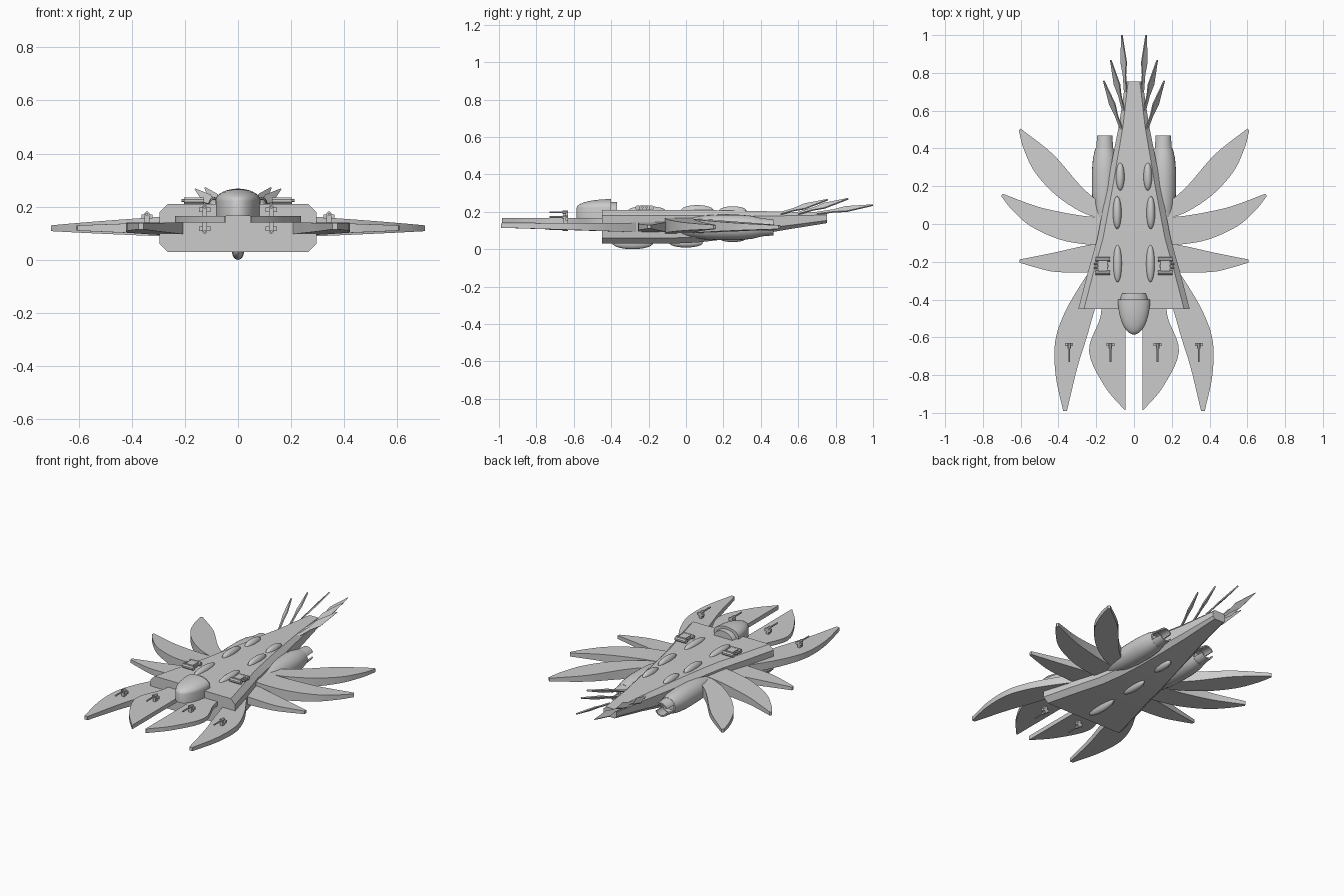
import bpy, bmesh
from math import sin, cos, pi, radians
from mathutils import Vector, Matrix

if "Cube" in bpy.data.objects:
    bpy.data.objects.remove(bpy.data.objects["Cube"])


def finish(name, bm, smooth=None):
    bmesh.ops.remove_doubles(bm, verts=bm.verts, dist=1e-5)
    bmesh.ops.recalc_face_normals(bm, faces=bm.faces)
    me = bpy.data.meshes.new(name)
    bm.to_mesh(me)
    bm.free()
    ob = bpy.data.objects.new(name, me)
    bpy.context.collection.objects.link(ob)
    if smooth:
        bpy.ops.object.select_all(action='DESELECT')
        ob.select_set(True)
        bpy.context.view_layer.objects.active = ob
        bpy.ops.object.shade_smooth_by_angle(angle=radians(smooth))
    return ob


def add_loft(bm, rings):
    """Skin a list of closed rings and cap both ends."""
    vs = [[bm.verts.new(p) for p in r] for r in rings]
    n = len(vs[0])
    for a, b in zip(vs, vs[1:]):
        for i in range(n):
            j = (i + 1) % n
            bm.faces.new((a[i], a[j], b[j], b[i]))
    bm.faces.new(vs[0])
    bm.faces.new(vs[-1][::-1])


def loft(name, rings, smooth=None):
    bm = bmesh.new()
    add_loft(bm, rings)
    return finish(name, bm, smooth)


def spline(pts, n=5):
    """Catmull-Rom curve through 2D points."""
    p = [Vector(q) for q in pts]
    p = [2 * p[0] - p[1]] + p + [2 * p[-1] - p[-2]]
    out = []
    for a, b, c, d in zip(p, p[1:], p[2:], p[3:]):
        for k in range(n):
            t = k / n
            out.append(0.5 * (2 * b + (c - a) * t + (2 * a - 5 * b + 4 * c - d) * t * t
                              + (3 * b - a - 3 * c + d) * t ** 3))
    return out + [p[-2]]


def petal(name, s, edge_a, edge_b, root_z, tip_z):
    """Blade between two curved edges, each running root to tip, thinning outward."""
    a, b = spline(edge_a), spline(edge_b)
    outline = a + b[::-1]
    root, tip = (a[0] + b[0]) / 2, (a[-1] + b[-1]) / 2
    d = tip - root
    rings = []
    for k in (0, 1):
        ring = []
        for p in outline:
            t = (p - root).dot(d) / d.length_squared
            ring.append((s * p.x, p.y, root_z[k] + (tip_z[k] - root_z[k]) * t))
        rings.append(ring)
    return loft(name, rings, 30)


def box(bm, c, size):
    bmesh.ops.create_cube(bm, size=1, matrix=Matrix.Translation(c) @ Matrix.Diagonal((*size, 1)))


def rod(bm, c, r, length, axis, seg=8):
    rot = Matrix.Rotation(pi / 2, 4, 'Y' if axis == 'X' else 'X') if axis != 'Z' else Matrix()
    bmesh.ops.create_cone(bm, cap_ends=True, segments=seg, radius1=r, radius2=r, depth=length,
                          matrix=Matrix.Translation(c) @ rot @ Matrix.Rotation(pi / seg, 4, 'Z'))


# Hull: chamfered sections (y, half width, bottom, top, chamfer)
hull = []
for y, w, z0, z1, c in [(-.45, .295, .03, .21, .03), (-.25, .243, .03, .21, .03),
                        (-.08, .195, .03, .21, .03), (.06, .168, .036, .21, .03),
                        (.2, .142, .052, .208, .03), (.36, .112, .075, .205, .027),
                        (.52, .08, .102, .201, .022), (.755, .045, .14, .197, .014)]:
    half = [(w - c, z0), (w, z0 + c), (w, z1 - c), (w - c, z1)]
    hull.append([(x, y, z) for x, z in half] + [(-x, y, z) for x, z in half[::-1]])
loft("hull", hull, 25)

# Bridge dome and its rear collar
N = 24


def half_oval(w, l, y, z):
    return [(w * cos(pi * i / N), y - l * sin(pi * i / N), z) for i in range(N + 1)]


dome = [half_oval(.085, .185, -.40, z) for z in (.165, .222)]
dome += [half_oval(.085 * cos(a), .185 * cos(a), -.40, .222 + .046 * sin(a))
         for a in [pi / 2 * k / 8 for k in range(1, 8)]]
dome.append(half_oval(.004, .008, -.40, .268))
loft("bridge_dome", dome, 35)
arc = [(.072 * cos(pi * i / 16), .2 + .052 * sin(pi * i / 16)) for i in range(17)]
loft("bridge_collar", [[(x * k, y, z) for x, z in arc] for y, k in ((-.42, 1), (-.39, 1), (-.368, .9))], 35)

# Lens blisters: two rows on the deck, one on the keel
spots = [(s * x, y, z, l, h) for s in (1, -1) for x, y, z, l, h in
         [(.087, -.21, .207, .1, .023), (.089, .06, .207, .088, .029), (.073, .25, .203, .075, .027)]]
spots += [(0, -.285, .034, .11, .034), (0, 0, .035, .09, .026), (0, .25, .062, .075, .024)]
bm = bmesh.new()
for x, y, z, l, h in spots:
    bmesh.ops.create_uvsphere(bm, u_segments=20, v_segments=12, radius=1,
                              matrix=Matrix.Translation((x, y, z)) @ Matrix.Diagonal((.023, l, h, 1)))
finish("lens_blisters", bm, 40)

for s, side in ((1, "right"), (-1, "left")):
    # Front petals
    petal(f"inner_front_petal_{side}", s, [(.045, -.40), (.045, -.7), (.045, -.985)],
          [(.17, -.40), (.18, -.5), (.238, -.675), (.155, -.86), (.05, -.985)],
          (.14, .166), (.14, .166))
    petal(f"outer_front_petal_{side}", s,
          [(.2, -.2), (.275, -.31), (.365, -.465), (.417, -.62), (.415, -.8), (.375, -.99)],
          [(.15, -.3), (.205, -.445), (.25, -.6), (.30, -.76), (.355, -.99)],
          (.09, .142), (.115, .138))
    # Side wings
    petal(f"rear_wing_{side}", s, [(.12, .09), (.2, .13), (.29, .21), (.43, .37), (.6, .505)],
          [(.12, .02), (.26, .055), (.41, .15), (.525, .275), (.585, .4), (.61, .495)],
          (.085, .165), (.108, .128))
    petal(f"middle_wing_{side}", s, [(.12, .035), (.24, .04), (.37, .06), (.52, .095), (.695, .16)],
          [(.12, -.11), (.23, -.11), (.39, -.083), (.55, -.01), (.65, .08), (.703, .148)],
          (.083, .172), (.108, .13))
    petal(f"front_wing_{side}", s, [(.12, -.09), (.26, -.115), (.44, -.155), (.607, -.188)],
          [(.12, -.245), (.26, -.256), (.42, -.253), (.52, -.23), (.605, -.205)],
          (.088, .148), (.11, .13))

    # Engine nacelle with two-flap nozzle
    cx, cz = s * .155, .117
    rings = [[(cx + r * cos(2 * pi * i / 24), y, cz + r * sin(2 * pi * i / 24)) for i in range(24)]
             for y, r in [(-.08, .03), (.02, .052), (.1, .064), (.18, .068), (.28, .068),
                          (.35, .062), (.4, .05), (.4, .038), (.37, .036)]]
    loft(f"engine_nacelle_{side}", rings, 35)
    bm = bmesh.new()
    for f in (1, -1):
        angs = [radians(22 + 136 * i / 12) * f for i in range(13)]
        add_loft(bm, [[(cx + r * cos(a), y, cz + r * sin(a)) for a in angs]
                      + [(cx + (r - .008) * cos(a), y, cz + (r - .008) * sin(a)) for a in angs[::-1]]
                      for y, r in ((.385, .05), (.468, .043))])
    finish(f"engine_nozzle_{side}", bm, 35)

    # Tail spikes: leaf blades canted outward
    for i, (b, t) in enumerate([((.045, .70, .192), (.064, 1.0, .236)),
                                ((.055, .60, .192), (.123, .868, .27)),
                                ((.066, .50, .19), (.16, .758, .265))]):
        b, t = Vector(b), Vector(t)
        d = t - b
        across = Vector((.75, 0, -.66))
        across = (across - d.normalized() * across.dot(d.normalized())).normalized()
        nrm = d.cross(across).normalized() * .004
        leaf = [(0, .008), (.3, .009), (.52, .02), (1, .002), (1, -.002), (.52, -.02), (.3, -.009), (0, -.008)]
        pts = [b + d * u + across * v for u, v in leaf]
        loft(f"tail_spike_{i + 1}_{side}", [[(s * q.x, q.y, q.z) for q in (p + nrm * k for p in pts)]
                                            for k in (-1, 1)])

    # Twin deck turret
    bm = bmesh.new()
    tx, ty = s * .165, -.222
    rod(bm, (tx, ty, .212), .03, .02, 'Z', 12)
    box(bm, (tx, ty, .222), (.05, .055, .026))
    for k in (1, -1):
        rod(bm, (tx, ty + k * .036, .222), .013, .075, 'X')
        rod(bm, (tx + s * .025, ty + k * .011, .224), .006, .045 * 1.0, 'X')
    finish(f"deck_turret_{side}", bm)

    # Small petal turrets, above and (inner petals) below
    for name, x, z, f in (("inner_upper", .125, .166, 1), ("inner_lower", .125, .14, -1),
                          ("outer_upper", .343, .14, 1)):
        bm = bmesh.new()
        x *= s
        box(bm, (x, -.643, z + f * .012), (.018, .026, .028))
        box(bm, (x, -.638, z + f * .023), (.042, .014, .016))
        rod(bm, (x, -.645, z + f * .032), .01, .03, 'Y')
        rod(bm, (x, -.685, z + f * .032), .005, .09, 'Y')
        finish(f"petal_turret_{name}_{side}", bm)
